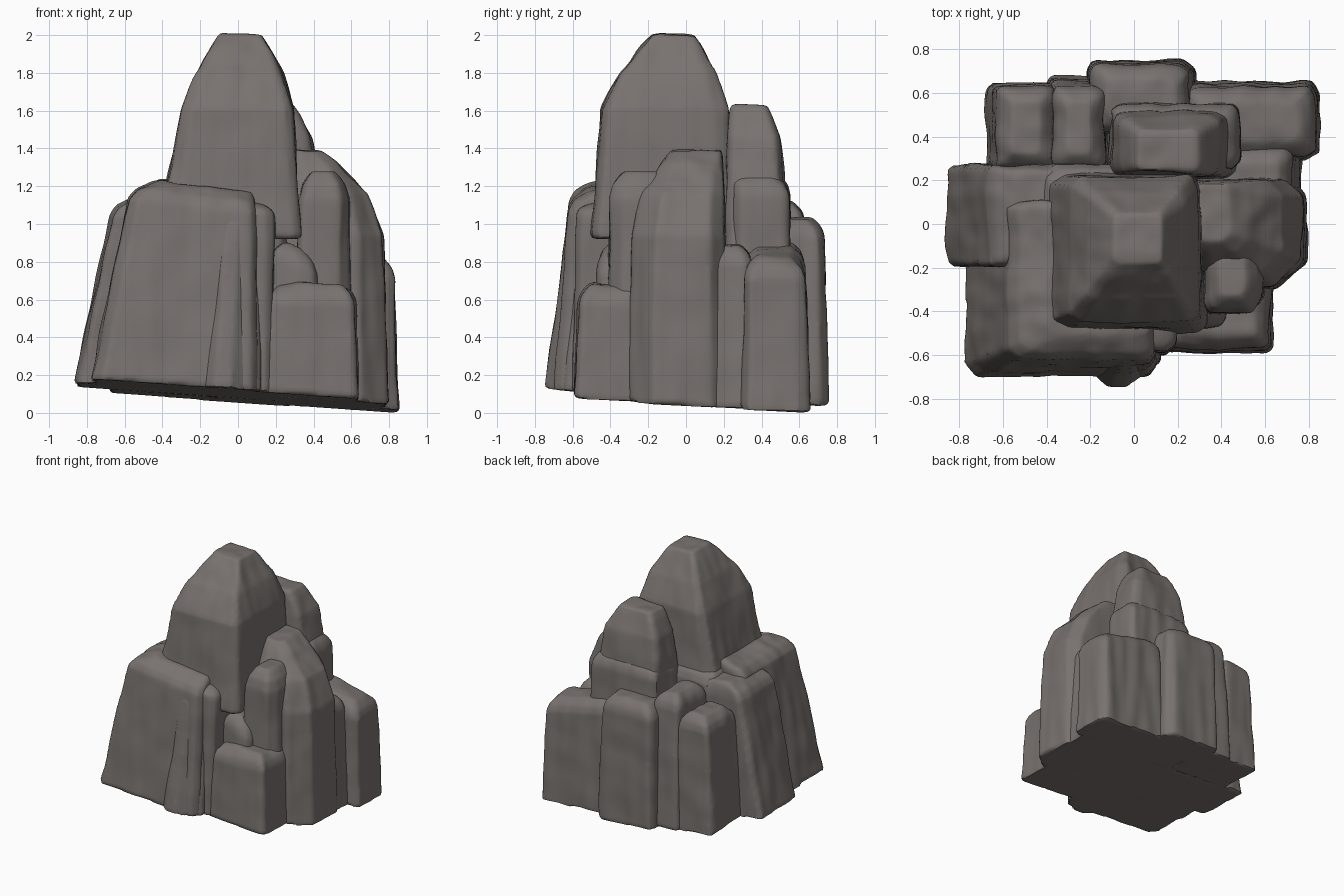
import bpy
import bmesh
import random
from math import radians
from mathutils import Vector, noise

random.seed(4)
default_cube = bpy.data.objects.get("Cube")
if default_cube:
    bpy.data.objects.remove(default_cube, do_unlink=True)

# One warm grey stone colour
stone = bpy.data.materials.new("warm_grey_stone")
stone.use_nodes = True
stone_colour = (0.19, 0.17, 0.16, 1)
stone.diffuse_color = stone_colour
shader = stone.node_tree.nodes["Principled BSDF"]
shader.inputs["Base Color"].default_value = stone_colour
shader.inputs["Roughness"].default_value = 0.9

INWARD = Vector((1, -1, 1, -1))  # left, right, front, back
SLIGHT = (.02, .02, .02, .02)
SOFT = (.07, .07, .07, .07)


def ground(x, y):
    """Height of the tilted underside."""
    return 0.09 - 0.07 * x - 0.05 * y


def inset(box, amounts, factor):
    """Move each side of a box inward by its own amount."""
    return Vector(side + way * amount * factor
                  for side, way, amount in zip(box, INWARD, amounts))


def add_ring(bm, box, z, cut, jitter, tilt=0):
    """Rectangle with unevenly cut corners; no z means on the underside."""
    left, right, front, back = box
    middle = (left + right) / 2
    reach = cut * min(right - left, back - front)
    corners = [(x, y) for x in (left, right) for y in (front, back)]
    for (x, y), (along, across) in zip(corners, jitter):
        sx = 1 if x == left else -1
        sy = 1 if y == front else -1
        for px, py in ((x + sx * reach * along, y), (x, y + sy * reach * across)):
            height = z + tilt * (px - middle) if z else ground(px, py)
            bm.verts.new((px, py, height))


def weather(mesh):
    """Soften the edges and carve shallow, mostly vertical fluting."""
    bm = bmesh.new()
    bm.from_mesh(mesh)
    upper = [v for v in bm.verts if v.co.z > ground(v.co.x, v.co.y) + 0.03]
    bmesh.ops.smooth_vert(bm, verts=upper, factor=0.5,
                          use_axis_x=True, use_axis_y=True, use_axis_z=True)
    bm.normal_update()
    shifts = []
    for v in bm.verts:
        x, y, z = v.co
        wide = noise.noise(Vector((x, y, z / 4)) * 4)
        fine = noise.noise(Vector((x, y, z / 7)) * 11)
        lump = noise.noise(v.co * 5)
        push = 0.012 * wide + 0.009 * fine + 0.008 * lump
        shifts.append(Vector((v.normal.x, v.normal.y, max(v.normal.z, 0))) * push)
    for v, shift in zip(bm.verts, shifts):
        v.co += shift
    bm.to_mesh(mesh)
    bm.free()


def rock(name, box, top, drop=.1, lean=SLIGHT, crown=SOFT, cut=.12, foot=None,
         tilt=0, bulge=2):
    """Stone on a box footprint: sides lean in to the shoulder, then round over."""
    jitter = [(random.uniform(0.5, 1.4), random.uniform(0.5, 1.4)) for _ in box]
    bm = bmesh.new()
    add_ring(bm, box, foot, cut, jitter)
    shoulder = inset(box, lean, 1)
    for t in (0, 0.5, 0.85, 1):
        add_ring(bm, inset(shoulder, crown, t ** bulge), top - drop * (1 - t),
                 cut, jitter, tilt)
    hull = bmesh.ops.convex_hull(bm, input=bm.verts[:])
    loose = set(hull["geom_interior"]) | set(hull["geom_unused"])
    bmesh.ops.delete(bm, geom=[g for g in loose if isinstance(g, bmesh.types.BMVert)],
                     context="VERTS")
    bmesh.ops.recalc_face_normals(bm, faces=bm.faces[:])
    mesh = bpy.data.meshes.new(name)
    bm.to_mesh(mesh)
    bm.free()
    obj = bpy.data.objects.new(name, mesh)
    bpy.context.collection.objects.link(obj)

    # Even out the topology so the surface can be weathered
    remesh = obj.modifiers.new("even_surface", "REMESH")
    remesh.mode = "VOXEL"
    remesh.voxel_size = 0.018
    graph = bpy.context.evaluated_depsgraph_get()
    dense = bpy.data.meshes.new_from_object(obj.evaluated_get(graph))
    obj.modifiers.clear()
    obj.data = dense
    weather(dense)
    dense.materials.clear()
    dense.materials.append(stone)

    # Smooth stone with crisp creases
    bpy.ops.object.select_all(action="DESELECT")
    obj.select_set(True)
    bpy.context.view_layer.objects.active = obj
    bpy.ops.object.shade_smooth_by_angle(angle=radians(45))


# Inner mass and tall summit
rock("core", (-.5, .3, -.3, .27), 1.2, lean=(.08, .05, 0, 0))
rock("summit", (-.43, .33, -.5, .24), 2, drop=.39, lean=(.13, .04, .05, .02),
     crown=(.21, .16, .27, .17), cut=.09, foot=.92, bulge=1.4)

# Broad sloping front and side
rock("front_slab", (-.775, .1, -.7, .1), 1.2, lean=(.2, 0, .08, 0),
     crown=(.18, .02, .12, 0), cut=.06, tilt=-.12)
rock("slab_flank", (-.2, .19, -.6, .1), 1.13, drop=.05, lean=(0, 0, .02, 0), tilt=-.15)
rock("front_rib", (-.28, .12, -.75, -.3), 1.1, lean=(.1, 0, .12, 0), cut=.3)
rock("side_column", (-.86, -.3, -.2, .27), 1.14, lean=(.19, 0, 0, 0),
     crown=(.12, 0, .05, .03), cut=.06)

# Second spire with its lower step
rock("rear_spire", (-.12, .48, .2, .55), 1.63, drop=.35, lean=(.02, .06, .02, .04),
     crown=(.12, .13, .02, .08), foot=.8)
rock("rear_spire_step", (-.13, .5, .23, .57), 1.26, crown=(.05, .08, 0, .08))

# Rounded mass on the other side
rock("side_mass", (.2, .79, -.3, .23), 1.39, drop=.45, crown=(.07, .33, .2, .02), cut=.22)
rock("side_ledge", (.2, .77, .1, .4), .89, lean=(0, .04, 0, .05))
rock("front_spire", (.3, .6, -.42, -.05), 1.28, drop=.15, cut=.2, foot=.3)
rock("front_ledge", (.16, .44, -.48, -.2), .88, foot=.3, tilt=-.4)
rock("front_low_column", (.13, .64, -.59, -.2), .68)

# Row of columns along the back
rock("corner_column", (.22, .85, .29, .65), .87, tilt=-.2, cut=.16)
rock("back_column", (-.22, .28, .4, .75), 1.03)
rock("back_rib", (-.4, -.13, .25, .68), 1.12, lean=(.03, 0, 0, .05))
rock("back_side_column", (-.68, -.36, .24, .65), 1.01, lean=(.05, 0, .01, .02))
